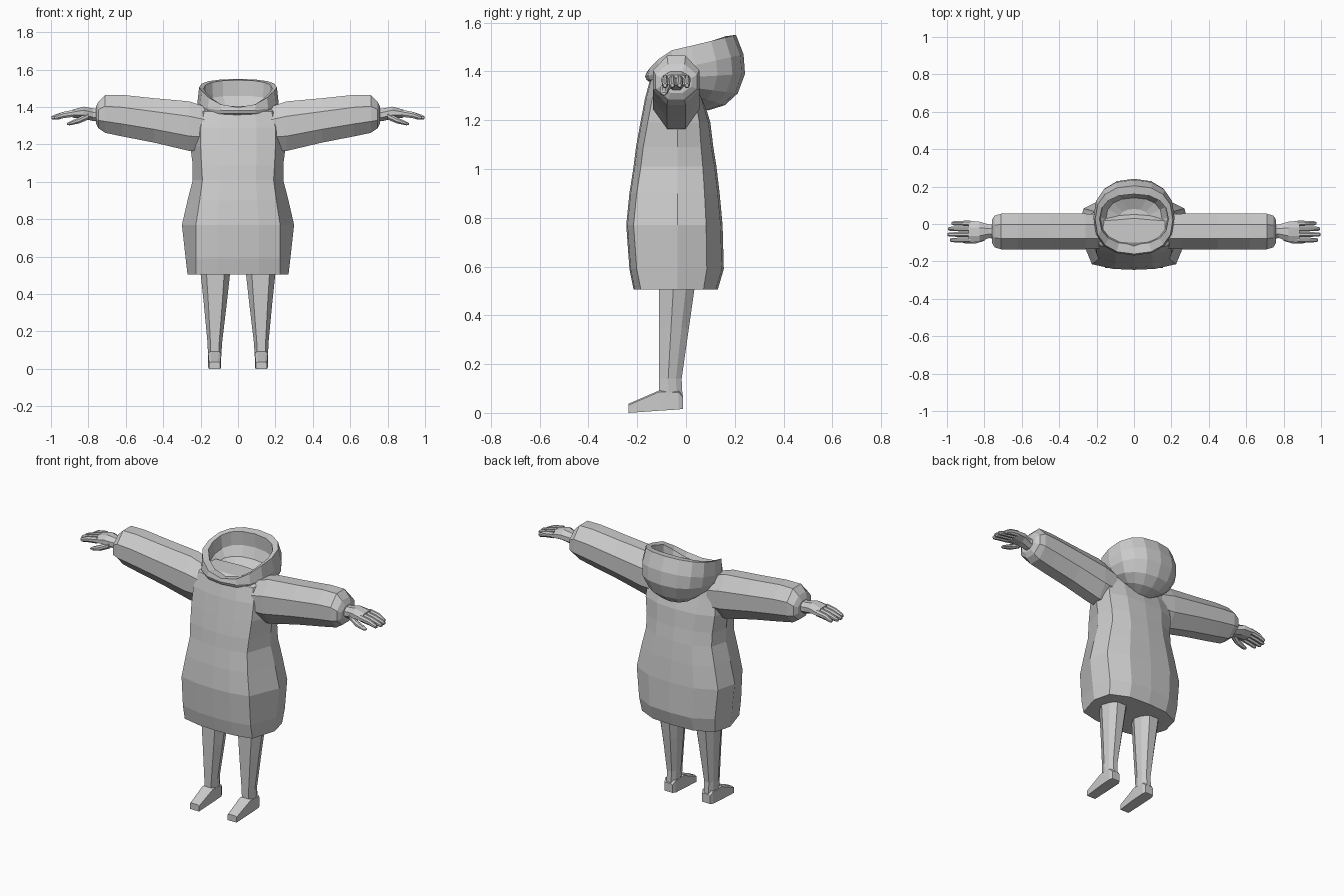
import bpy, bmesh, math

grey = bpy.data.materials.new("light grey")
grey.diffuse_color = (0.6, 0.6, 0.6, 1)


def loft(name, rings, mirror=False):
    """Skin a list of equal-length point rings and cap both ends."""
    bm = bmesh.new()
    loops = [[bm.verts.new(p) for p in ring] for ring in rings]
    n = len(loops[0])
    for a, b in zip(loops, loops[1:]):
        for i in range(n):
            j = (i + 1) % n
            bm.faces.new((a[i], a[j], b[j], b[i]))
    bm.faces.new(loops[0])
    bm.faces.new(loops[-1])
    bmesh.ops.recalc_face_normals(bm, faces=bm.faces)
    me = bpy.data.meshes.new(name)
    bm.to_mesh(me)
    bm.free()
    me.materials.append(grey)
    ob = bpy.data.objects.new(name, me)
    bpy.context.collection.objects.link(ob)
    if mirror:
        ob.modifiers.new("mirror", 'MIRROR').use_axis = (True, False, False)
    return ob


def octagon(x, y0, y1, z0, z1, c=0.3):
    """Chamfered rectangle across the x axis."""
    dy, dz = (y1 - y0) * c, (z1 - z0) * c
    yz = [(y0, z0 + dz), (y0 + dy, z0), (y1 - dy, z0), (y1, z0 + dz),
          (y1, z1 - dz), (y1 - dy, z1), (y0 + dy, z1), (y0, z1 - dz)]
    return [(x, y, z) for y, z in yz]


def both_sides(half):
    """Complete a ring whose first and last points lie on x = 0."""
    return half + [(-x, y, z) for x, y, z in half[-2:0:-1]]


# Coat body: z, front y, back y, front panel half width, side half width
coat = [(0.505, -0.215, 0.13, 0.225, 0.27),
        (0.59, -0.232, 0.155, 0.225, 0.28),
        (0.77, -0.245, 0.15, 0.225, 0.30),
        (0.90, -0.232, 0.138, 0.205, 0.27),
        (1.01, -0.215, 0.125, 0.19, 0.242),
        (1.09, -0.205, 0.112, 0.195, 0.242),
        (1.19, -0.187, 0.10, 0.20, 0.255),
        (1.29, -0.168, 0.07, 0.20, 0.25),
        (1.375, -0.145, 0.05, 0.18, 0.23),
        (1.405, -0.10, 0.03, 0.14, 0.19)]
rings = []
for z, yf, yb, wf, ws in coat:
    rings.append(both_sides([
        (0, yf, z), (wf * 0.5, yf + 0.005, z), (wf, yf + 0.03, z),
        (ws, -0.035, z), (ws * 0.9, yb * 0.55, z),
        (ws * 0.5, yb - 0.008, z), (0, yb, z)]))
loft("coat_body", rings)

# Puffed sleeves, gathered in at the cuff
sleeve = [(0.17, -0.13, 0.05, 1.17, 1.40),
          (0.26, -0.135, 0.055, 1.165, 1.43),
          (0.45, -0.135, 0.055, 1.21, 1.447),
          (0.62, -0.135, 0.055, 1.243, 1.465),
          (0.71, -0.135, 0.055, 1.262, 1.465),
          (0.745, -0.125, 0.045, 1.285, 1.43),
          (0.76, -0.10, 0.022, 1.312, 1.40)]
loft("sleeve", [octagon(*s) for s in sleeve], True)

# Hands
palm = [(0.74, -0.08, 0.0, 1.322, 1.392),
        (0.775, -0.075, -0.003, 1.325, 1.392),
        (0.825, -0.095, 0.012, 1.338, 1.402),
        (0.885, -0.10, 0.018, 1.343, 1.386)]
loft("palm", [octagon(*p) for p in palm], True)
for i, tip in enumerate((0.985, 0.998, 0.995, 0.975)):
    y = -0.086 + i * 0.03
    loft("finger", [octagon(0.875, y - 0.014, y + 0.014, 1.348, 1.385),
                    octagon(0.935, y - 0.013, y + 0.013, 1.34, 1.374),
                    octagon(tip - 0.01, y - 0.011, y + 0.011, 1.332, 1.356),
                    octagon(tip, y - 0.006, y + 0.006, 1.336, 1.350)], True)
loft("thumb", [octagon(0.80, -0.09, -0.05, 1.333, 1.37),
               octagon(0.85, -0.105, -0.07, 1.312, 1.345),
               octagon(0.90, -0.105, -0.077, 1.302, 1.322),
               octagon(0.915, -0.10, -0.082, 1.304, 1.314)], True)

# Legs: z, inner x, outer x, front y, back y
leg = [(0.06, 0.09, 0.16, -0.11, -0.014),
       (0.14, 0.085, 0.163, -0.11, -0.018),
       (0.35, 0.06, 0.183, -0.11, 0.012),
       (0.53, 0.04, 0.202, -0.11, 0.038)]
rings = []
for z, xi, xo, yf, yb in leg:
    t = (xo - xi) * 0.2
    m = yf + (yb - yf) * 0.4
    k = yb - (yb - yf) * 0.25
    rings.append([(xi + t, yf, z), (xo - t, yf, z), (xo, m, z), (xo - t * 0.5, k, z),
                  (xo - 1.5 * t, yb, z), (xi + 1.5 * t, yb, z), (xi + t * 0.5, k, z), (xi, m, z)])
loft("leg", rings, True)

# Feet: y, bottom z, top z, inner x, outer x
foot = [(-0.235, 0.0, 0.038, 0.095, 0.155),
        (-0.11, 0.009, 0.092, 0.09, 0.16),
        (-0.03, 0.014, 0.09, 0.09, 0.16),
        (-0.012, 0.017, 0.07, 0.098, 0.152)]
loft("foot", [[(xi, y, z0), (xo, y, z0), (xo, y, z1 - 0.006), (xo - 0.012, y, z1),
               (xi + 0.012, y, z1), (xi, y, z1 - 0.006)]
              for y, z0, z1, xi, xo in foot], True)


def rim_height(y):
    """Height of the hood opening, dipping steeply at the throat."""
    pts = [(-0.17, 1.385), (-0.14, 1.425), (-0.08, 1.482), (0.06, 1.515), (0.2, 1.55)]
    for (ya, za), (yb, zb) in zip(pts, pts[1:]):
        if y <= yb:
            return za + (zb - za) * (y - ya) / (yb - ya)
    return pts[-1][1]


def hood_ring(rx, y0, y1, z0=None, z1=None, drop=0.0):
    """Rounded ring; it tilts from z0 to z1 or follows the opening."""
    ring = []
    for i in range(16):
        a = 2 * math.pi * i / 16
        s, c = math.sin(a), -math.cos(a)
        x = rx * math.copysign(abs(s) ** 0.85, s)
        t = 0.5 + 0.5 * math.copysign(abs(c) ** 0.85, c)
        y = y0 + (y1 - y0) * t
        z = rim_height(-0.16 + 0.36 * t) - drop if z0 is None else z0 + (z1 - z0) * t
        ring.append((x, y, z))
    return ring


# Hood: outer shell from the nape up, over the rim and down to the inner floor
loft("hood", [hood_ring(0.07, -0.07, 0.09, 1.33, 1.24),
              hood_ring(0.13, -0.11, 0.16, 1.345, 1.262),
              hood_ring(0.178, -0.145, 0.212, 1.355, 1.31),
              hood_ring(0.208, -0.162, 0.242, 1.365, 1.39),
              hood_ring(0.217, -0.168, 0.236, 1.38, 1.47),
              hood_ring(0.208, -0.16, 0.205),
              hood_ring(0.184, -0.11, 0.16, drop=0.006),
              hood_ring(0.18, -0.10, 0.165, 1.385, 1.46),
              hood_ring(0.15, -0.085, 0.14, 1.38, 1.40),
              hood_ring(0.08, -0.04, 0.08, 1.375, 1.37)])
